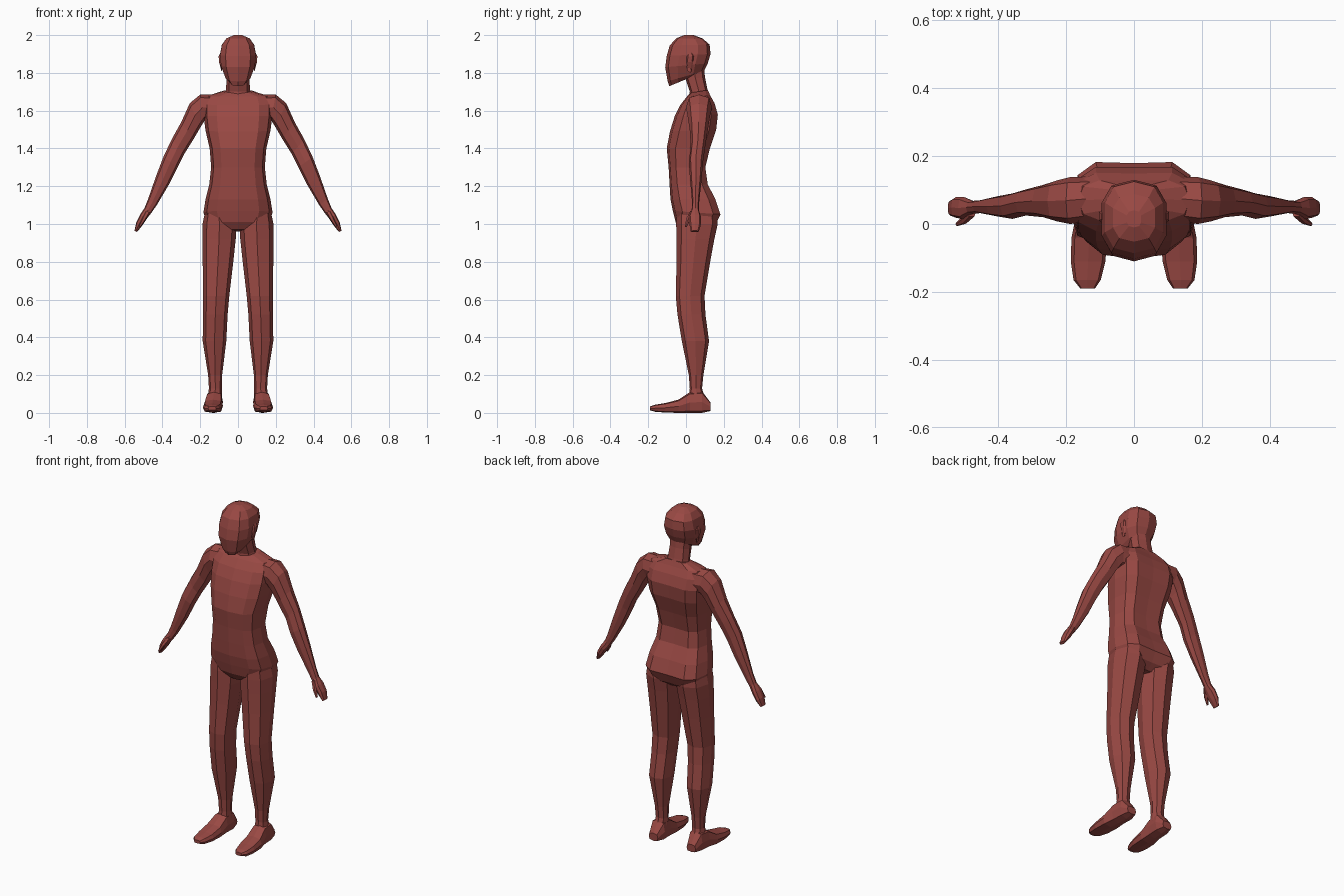
import bpy, bmesh, math
from mathutils import Vector as V

skin = bpy.data.materials.new("red_clay")
skin.diffuse_color = (0.32, 0.066, 0.057, 1)


def power(t, e):
    return math.copysign(abs(t) ** e, t) if abs(t) > 1e-6 else 0.0


def loft(name, rings, n=8, e=0.8, groove=1.0, mirror=False):
    """Skin rings given as (point a, point b, half-width vector); a-b is the ring's diameter."""
    bm = bmesh.new()
    loops = []
    for a, b, side in rings:
        a, b, side = V(a), V(b), V(side)
        loop = []
        for i in range(n):
            t = 2 * math.pi * i / n
            k = power(math.cos(t), e) * (groove if i == 0 else 1)
            loop.append(bm.verts.new((a + b) / 2 + (b - a) / 2 * k + side * power(math.sin(t), e)))
        loops.append(loop)
    for p, q in zip(loops, loops[1:]):
        for i in range(n):
            j = (i + 1) % n
            bm.faces.new((p[i], p[j], q[j], q[i]))
    bm.faces.new(loops[0])
    bm.faces.new(loops[-1])
    bmesh.ops.recalc_face_normals(bm, faces=bm.faces)
    mesh = bpy.data.meshes.new(name)
    bm.to_mesh(mesh)
    bm.free()
    mesh.materials.append(skin)
    obj = bpy.data.objects.new(name, mesh)
    bpy.context.collection.objects.link(obj)
    if mirror:
        obj.modifiers.new("mirror", 'MIRROR').use_mirror_merge = False
    return obj


def upright(rows):
    """Rows of (front z, back z, half width, front y, back y), centred on x = 0."""
    return [((0, yf, zf), (0, yb, zb), (w, 0, 0)) for zf, zb, w, yf, yb in rows]


# Torso, with a shallow groove down the spine
loft("torso", upright([
    (0.97, 0.96, 0.07, -0.03, 0.12),
    (1.01, 0.99, 0.16, -0.055, 0.165),
    (1.07, 1.05, 0.183, -0.07, 0.195),
    (1.13, 1.13, 0.172, -0.082, 0.168),
    (1.21, 1.21, 0.152, -0.087, 0.125),
    (1.30, 1.30, 0.142, -0.092, 0.112),
    (1.40, 1.40, 0.150, -0.102, 0.138),
    (1.49, 1.50, 0.172, -0.085, 0.172),
    (1.57, 1.58, 0.182, -0.060, 0.180),
    (1.63, 1.64, 0.182, -0.030, 0.160),
    (1.675, 1.68, 0.165, 0.005, 0.135),
    (1.695, 1.71, 0.080, 0.025, 0.120)]), n=12, e=0.7, groove=0.88)

# Neck
loft("neck", upright([
    (1.66, 1.66, 0.075, 0.015, 0.130),
    (1.70, 1.72, 0.064, 0.020, 0.112),
    (1.76, 1.78, 0.060, 0.000, 0.100),
    (1.80, 1.84, 0.060, -0.01, 0.095)]), n=8)

# Head: tilted rings from the jaw to the crown
loft("head", upright([
    (1.73, 1.795, 0.046, -0.088, 0.070),
    (1.755, 1.81, 0.068, -0.097, 0.095),
    (1.83, 1.85, 0.093, -0.110, 0.115),
    (1.89, 1.90, 0.099, -0.102, 0.130),
    (1.945, 1.95, 0.089, -0.086, 0.125),
    (1.983, 1.982, 0.064, -0.052, 0.088),
    (2.00, 2.00, 0.022, -0.010, 0.040)]), n=10, e=0.75)

# Ears
loft("ears", [
    ((0.088, 0.005, 1.82), (0.088, 0.03, 1.81), (0, 0, 0.012)),
    ((0.088, 0.00, 1.855), (0.088, 0.04, 1.86), (0.014, 0, 0)),
    ((0.090, 0.00, 1.885), (0.090, 0.045, 1.89), (0.014, 0, 0)),
    ((0.090, 0.01, 1.90), (0.090, 0.035, 1.905), (0.006, 0, 0))], n=6, mirror=True)

# Arms: outer (x, z), inner (x, z), front y, back y
arm = [
    (0.13, 1.685, 0.11, 1.54, 0.010, 0.140),
    (0.20, 1.685, 0.175, 1.55, 0.000, 0.138),
    (0.255, 1.64, 0.20, 1.51, 0.008, 0.128),
    (0.30, 1.54, 0.235, 1.45, 0.020, 0.115),
    (0.35, 1.45, 0.285, 1.37, 0.025, 0.102),
    (0.395, 1.355, 0.32, 1.30, 0.015, 0.090),
    (0.435, 1.25, 0.365, 1.21, 0.022, 0.082),
    (0.475, 1.135, 0.43, 1.10, 0.032, 0.070),
    (0.495, 1.085, 0.458, 1.06, 0.030, 0.068),
    (0.518, 1.05, 0.485, 1.025, 0.014, 0.080),
    (0.538, 1.01, 0.508, 0.99, 0.018, 0.080),
    (0.548, 0.965, 0.535, 0.957, 0.025, 0.068)]
loft("arms", [((xo, (f + b) / 2, zo), (xi, (f + b) / 2, zi), (0, (b - f) / 2, 0))
              for xo, zo, xi, zi, f, b in arm], mirror=True)

# Thumbs
loft("thumbs", [
    ((0.465, 0.035, 1.06), (0.490, 0.035, 1.07), (0, 0.015, 0)),
    ((0.490, 0.012, 1.02), (0.508, 0.012, 1.03), (0, 0.012, 0)),
    ((0.515, 0.000, 0.985), (0.525, 0.000, 0.99), (0, 0.006, 0))], n=6, mirror=True)

# Legs: height, inner x, outer x, front y, back y
leg = [
    (1.06, 0.03, 0.175, -0.050, 0.165),
    (1.00, 0.008, 0.188, -0.052, 0.168),
    (0.92, 0.012, 0.189, -0.050, 0.150),
    (0.80, 0.025, 0.187, -0.050, 0.128),
    (0.62, 0.046, 0.184, -0.054, 0.098),
    (0.52, 0.055, 0.185, -0.045, 0.103),
    (0.38, 0.062, 0.187, -0.022, 0.122),
    (0.20, 0.084, 0.158, 0.015, 0.092),
    (0.13, 0.086, 0.154, 0.020, 0.085),
    (0.04, 0.084, 0.165, 0.010, 0.110)]
loft("legs", [(((a + b) / 2, f, z), ((a + b) / 2, k, z), ((b - a) / 2, 0, 0))
              for z, a, b, f, k in leg], n=8, e=0.85, mirror=True)

# Feet: y, inner x, outer x, bottom z, top z
foot = [
    (-0.190, 0.115, 0.158, 0.014, 0.034),
    (-0.165, 0.098, 0.178, 0.006, 0.043),
    (-0.110, 0.084, 0.186, 0.002, 0.052),
    (-0.040, 0.080, 0.184, 0.000, 0.070),
    (0.020, 0.082, 0.172, 0.000, 0.110),
    (0.085, 0.080, 0.168, 0.000, 0.115),
    (0.130, 0.095, 0.155, 0.010, 0.055)]
loft("feet", [(((a + b) / 2, y, lo), ((a + b) / 2, y, hi), ((b - a) / 2, 0, 0))
              for y, a, b, lo, hi in foot], n=8, e=0.6, mirror=True)
